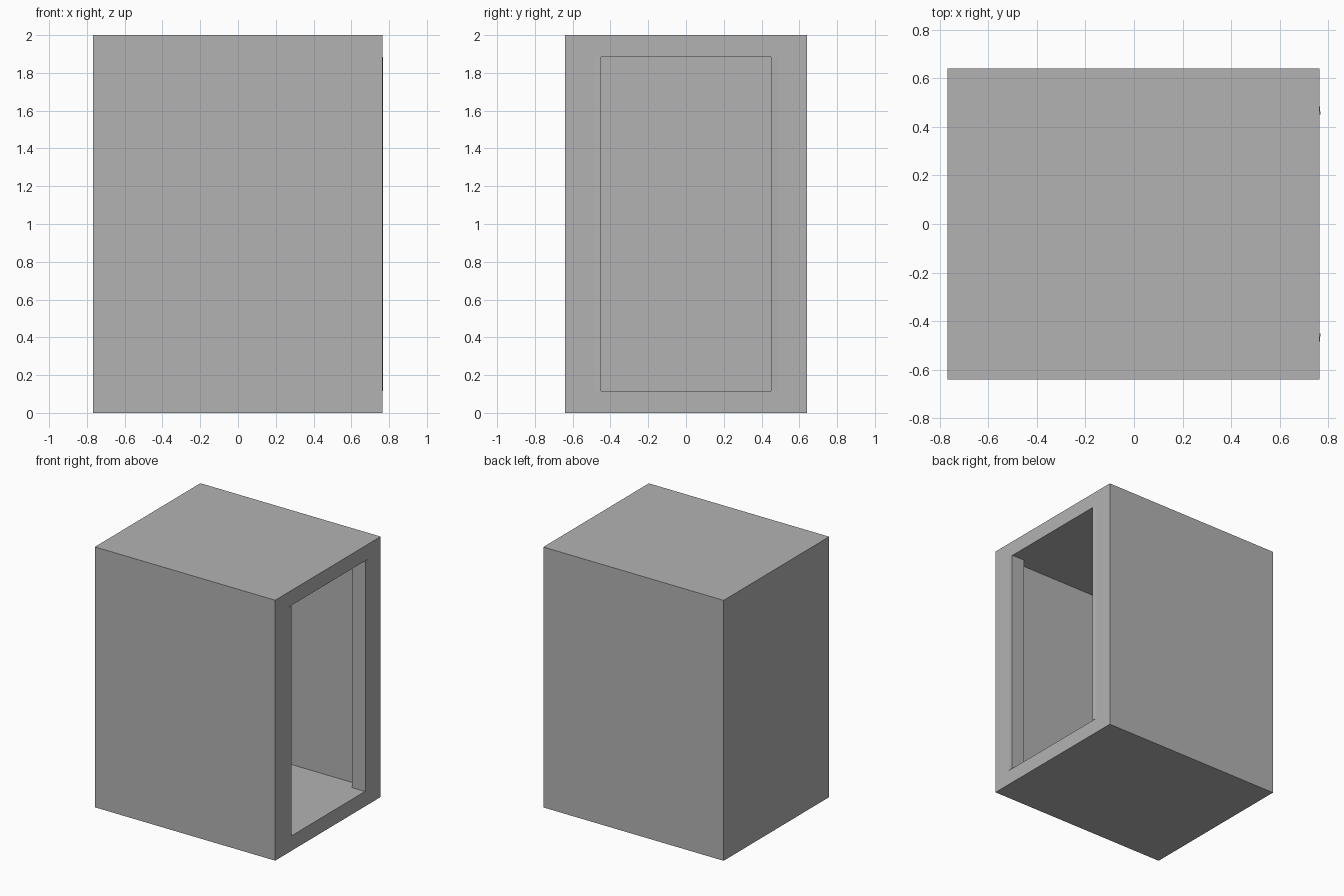
import bpy
import bmesh

cube = bpy.data.objects.get("Cube")
if cube:
    bpy.data.objects.remove(cube, do_unlink=True)

grey = bpy.data.materials.new("plain grey")
grey.use_nodes = True
colour = (0.45, 0.45, 0.45, 1)
grey.diffuse_color = colour
grey.node_tree.nodes["Principled BSDF"].inputs["Base Color"].default_value = colour


def prism(name, outline, bottom, top):
    """Extrude a plan outline (x, y) upward from bottom to top."""
    bm = bmesh.new()
    face = bm.faces.new([bm.verts.new((x, y, bottom)) for x, y in outline])
    extruded = bmesh.ops.extrude_face_region(bm, geom=[face])["geom"]
    verts = [v for v in extruded if isinstance(v, bmesh.types.BMVert)]
    bmesh.ops.translate(bm, verts=verts, vec=(0, 0, top - bottom))
    bmesh.ops.recalc_face_normals(bm, faces=bm.faces)
    mesh = bpy.data.meshes.new(name)
    bm.to_mesh(mesh)
    bm.free()
    mesh.materials.append(grey)
    obj = bpy.data.objects.new(name, mesh)
    bpy.context.collection.objects.link(obj)
    return obj


def mirrored(half):
    """Complete an outline across the y = 0 plane."""
    return half + [(x, -y) for x, y in reversed(half)]


back, front, lip = -0.768, 0.764, 0.768
low, high = 0.115, 1.885

# Outer cabinet
cabinet = prism("cabinet_shell", mirrored([(back, 0.64), (front, 0.64)]), 0, 2)

# Interior, narrowed by the door jambs at the open side
cavity = prism("cavity_cutter", mirrored(
    [(-0.65, 0.52), (0.655, 0.52), (0.655, 0.45), (0.9, 0.45)]), low, high)
cavity.hide_render = True

cut = cabinet.modifiers.new("hollow", 'BOOLEAN')
cut.operation = 'DIFFERENCE'
cut.solver = 'EXACT'
cut.object = cavity
bpy.context.view_layer.objects.active = cabinet
bpy.ops.object.modifier_apply(modifier=cut.name)
bpy.data.objects.remove(cavity, do_unlink=True)

# Thin tapering lips on the front of the jambs
for side, name in ((1, "left_jamb_lip"), (-1, "right_jamb_lip")):
    prism(name, [(front, side * 0.45), (lip, side * 0.45),
                 (front, side * 0.49)], low, high)
